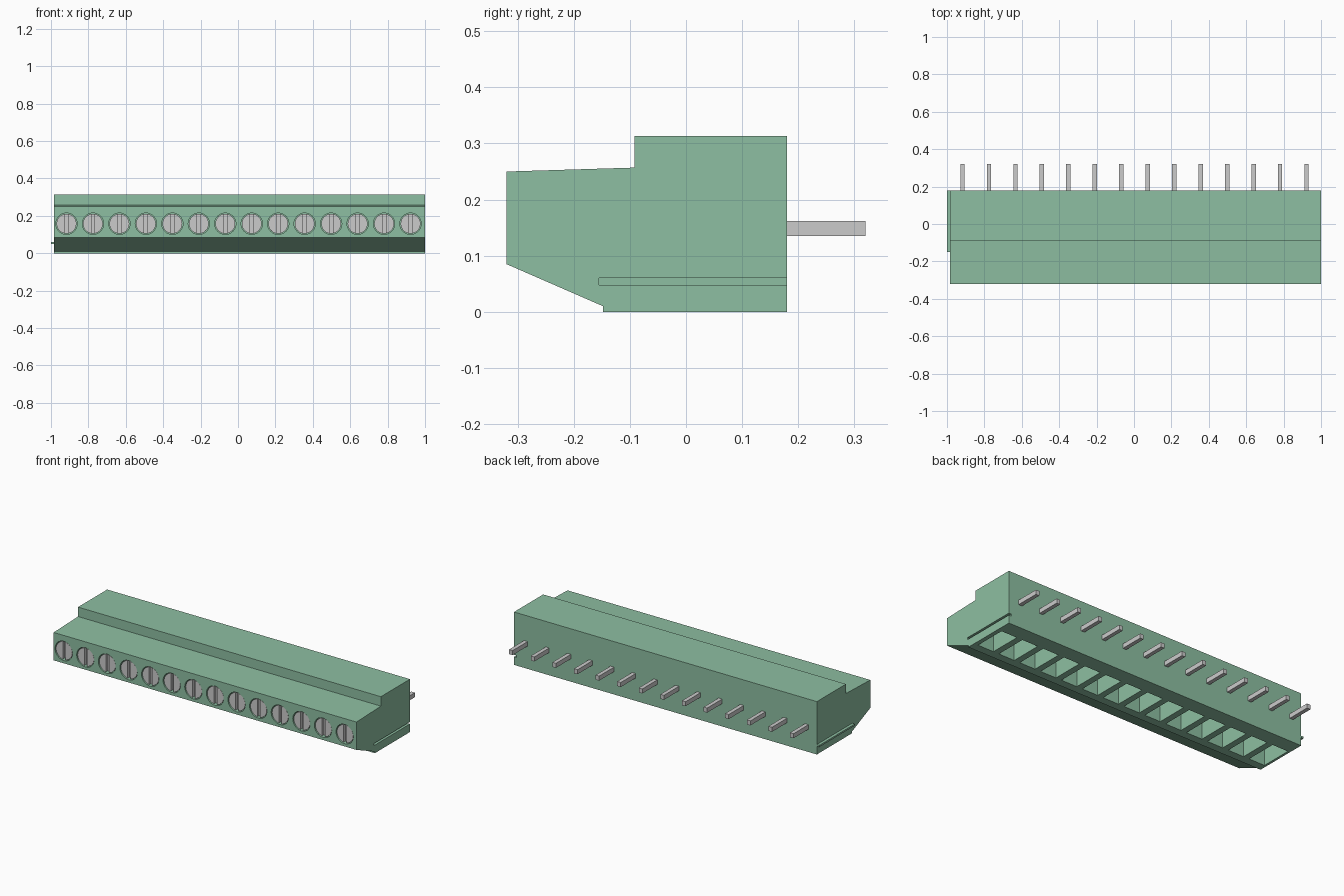
import bpy, bmesh, math
from mathutils import Matrix, Vector

if "Cube" in bpy.data.objects:
    bpy.data.objects.remove(bpy.data.objects["Cube"])

COUNT, FIRST, STEP = 14, -0.917, 0.1415
XS = [FIRST + STEP * i for i in range(COUNT)]
LEFT, RIGHT = -0.983, 1.0

green = bpy.data.materials.new("green_plastic")
green.diffuse_color = (0.27, 0.52, 0.36, 1)
green.use_nodes = True
green.node_tree.nodes["Principled BSDF"].inputs["Base Color"].default_value = green.diffuse_color


def add_box(bm, x0, x1, y0, y1, z0, z1):
    size = Vector((x1 - x0, y1 - y0, z1 - z0))
    mid = Vector((x0 + x1, y0 + y1, z0 + z1)) / 2
    bmesh.ops.create_cube(bm, size=1, matrix=Matrix.Translation(mid) @ Matrix.Diagonal(size).to_4x4())


def add_disc(bm, x, z, r, y0, y1):
    m = Matrix.Translation((x, (y0 + y1) / 2, z)) @ Matrix.Rotation(math.pi / 2, 4, 'X')
    bmesh.ops.create_cone(bm, cap_ends=True, segments=32, radius1=r, radius2=r, depth=y1 - y0, matrix=m)


def finish(bm, name, mat=None):
    bmesh.ops.recalc_face_normals(bm, faces=bm.faces)
    mesh = bpy.data.meshes.new(name)
    bm.to_mesh(mesh)
    bm.free()
    ob = bpy.data.objects.new(name, mesh)
    bpy.context.collection.objects.link(ob)
    if mat:
        mesh.materials.append(mat)
    return ob


def activate(ob):
    bpy.ops.object.select_all(action='DESELECT')
    ob.select_set(True)
    bpy.context.view_layer.objects.active = ob


def cut(ob, cutter):
    mod = ob.modifiers.new("cut", 'BOOLEAN')
    mod.operation, mod.solver, mod.object = 'DIFFERENCE', 'EXACT', cutter
    cutter.hide_render = True
    activate(ob)
    bpy.ops.object.modifier_apply(modifier=mod.name)
    bpy.data.objects.remove(cutter)


# Housing: stepped side profile extruded along x
profile = [(-0.32, 0.25), (-0.092, 0.257), (-0.092, 0.313), (0.18, 0.313),
           (0.18, 0), (-0.148, 0), (-0.148, 0.01), (-0.32, 0.085)]
bm = bmesh.new()
face = bm.faces.new([bm.verts.new((LEFT, y, z)) for y, z in profile])
ext = bmesh.ops.extrude_face_region(bm, geom=[face], use_keep_orig=True)
bmesh.ops.translate(bm, vec=(RIGHT - LEFT, 0, 0),
                    verts=[v for v in ext["geom"] if isinstance(v, bmesh.types.BMVert)])
housing = finish(bm, "housing", green)

# Wire pockets below, screw holes in front, joining groove on the right
bm = bmesh.new()
for x in XS:
    add_box(bm, x - 0.052, x + 0.052, -0.10, 0.09, -0.05, 0.21)
    add_disc(bm, x, 0.158, 0.057, -0.36, -0.27)
add_box(bm, RIGHT - 0.017, RIGHT + 0.05, -0.155, 0.23, 0.048, 0.06)
cut(housing, finish(bm, "housing_cutter"))
activate(housing)
bpy.ops.object.shade_smooth_by_angle(angle=math.radians(20))

# Joining rib on the left
bm = bmesh.new()
add_box(bm, -1.0, LEFT + 0.002, -0.15, 0.18, 0.049, 0.059)
finish(bm, "joining_rib", green)

# Slotted screw, then copies sharing its mesh
bm = bmesh.new()
add_disc(bm, 0, 0.158, 0.053, -0.316, -0.27)
screw = finish(bm, "screw_1")
bm = bmesh.new()
add_box(bm, -0.009, 0.009, -0.4, -0.298, 0, 0.4)
cut(screw, finish(bm, "slot_cutter"))
activate(screw)
bpy.ops.object.shade_smooth_by_angle(angle=math.radians(30))

# Contact pin at the back
bm = bmesh.new()
add_box(bm, -0.0115, 0.0115, 0.17, 0.32, 0.135, 0.162)
pin = finish(bm, "pin_1")

for i, x in enumerate(XS):
    for part, name in ((screw, "screw"), (pin, "pin")):
        ob = part
        if i:
            ob = part.copy()
            ob.name = f"{name}_{i + 1}"
            bpy.context.collection.objects.link(ob)
        ob.location.x = x
